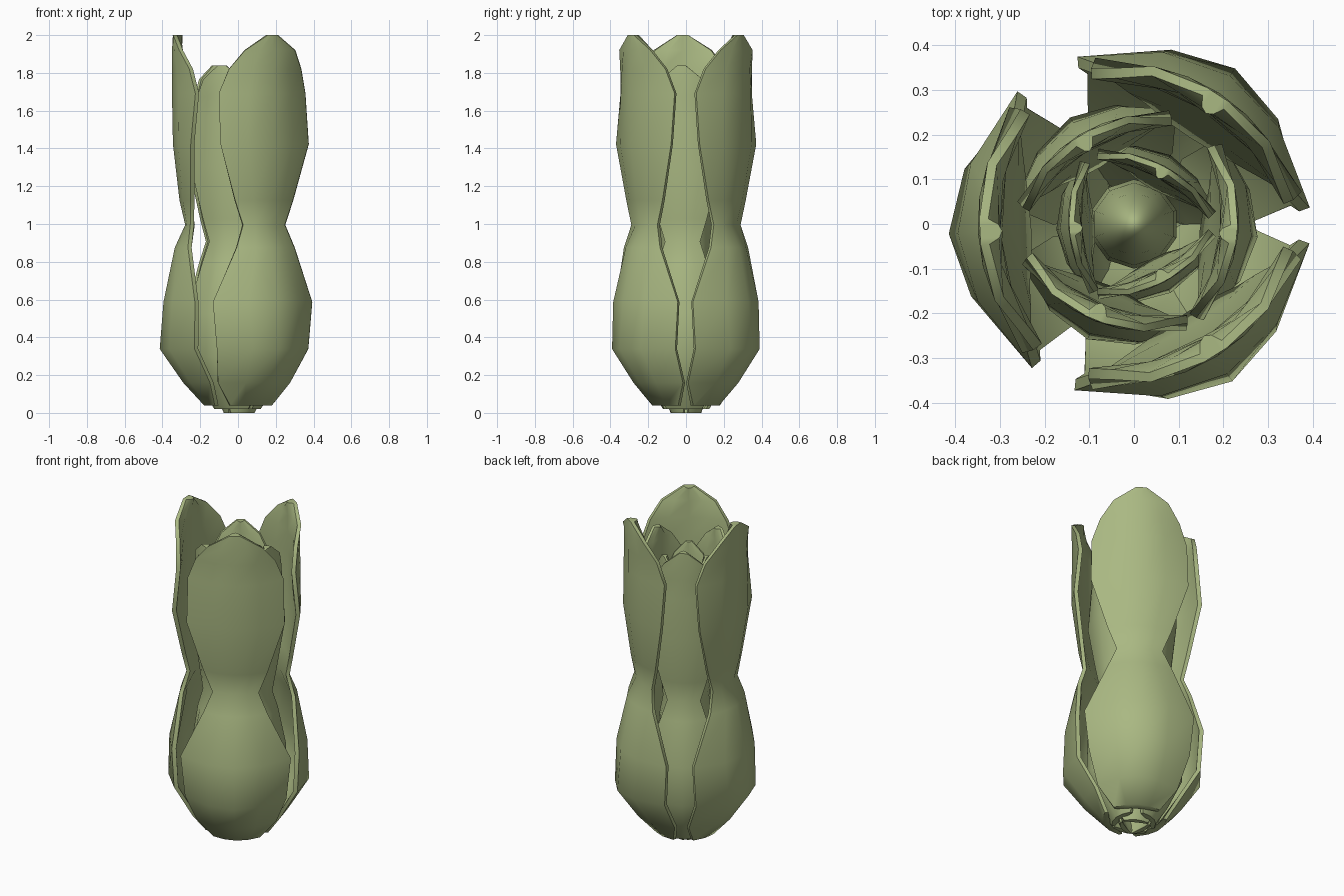
import bpy, bmesh, math
from mathutils import Vector

if "Cube" in bpy.data.objects:
    bpy.data.objects.remove(bpy.data.objects["Cube"])

green = bpy.data.materials.new("pale leaf green")
green.diffuse_color = (0.40, 0.48, 0.225, 1)
green.use_nodes = True
green.node_tree.nodes["Principled BSDF"].inputs["Base Color"].default_value = green.diffuse_color

# Leaf rows: height, centre radius, half width, set-back of the side edges
ROWS = [(0.03, 0.18, 0.13, 0.05), (0.15, 0.29, 0.225, 0.13), (0.33, 0.415, 0.285, 0.17),
        (0.58, 0.395, 0.31, 0.15), (0.87, 0.335, 0.18, 0.06), (0.99, 0.28, 0.13, 0.02),
        (1.12, 0.31, 0.18, 0.05), (1.42, 0.345, 0.275, 0.08), (1.69, 0.35, 0.27, 0.11),
        (1.82, 0.35, 0.225, 0.08), (1.92, 0.35, 0.155, 0.03), (2.0, 0.345, 0.03, 0.0)]
COLS = [-1, -0.5, 0, 0.5, 1]


def finish(ob):
    ob.data.materials.append(green)
    bpy.context.view_layer.objects.active = ob
    ob.select_set(True)
    bpy.ops.object.shade_smooth_by_angle(angle=math.radians(50))
    ob.select_set(False)


def leaf(name, degrees, rs, ws, bottom, top, thick):
    angle = math.radians(degrees)
    n = Vector((math.cos(angle), math.sin(angle), 0))
    t = Vector((-n.y, n.x, 0))
    bm = bmesh.new()
    grids = []
    for inset in (0, thick):          # outer skin, then inner skin, thinning to the edges
        grid = []
        for z, r, w, d in ROWS:
            h = bottom + (z - 0.03) / 1.97 * (top - bottom)
            grid.append([bm.verts.new(
                n * (r * rs - d * rs * u * u - inset * (1 - 0.6 * u * u))
                + t * (w * ws * u * (1 - inset * u * u)) + Vector((0, 0, h))) for u in COLS])
        grids.append(grid)
    a, b = grids
    R, C = len(ROWS), len(COLS)
    for g, flip in ((a, 1), (b, -1)):
        for i in range(R - 1):
            for j in range(C - 1):
                bm.faces.new([g[i][j], g[i][j + 1], g[i + 1][j + 1], g[i + 1][j]][::flip])
    # rim joining both skins
    loop = ([(0, j) for j in range(C)] + [(i, C - 1) for i in range(1, R)]
            + [(R - 1, j) for j in range(C - 2, -1, -1)] + [(i, 0) for i in range(R - 2, 0, -1)])
    for k, (i, j) in enumerate(loop):
        p, q = loop[k - 1]
        bm.faces.new([a[p][q], b[p][q], b[i][j], a[i][j]])
    bmesh.ops.recalc_face_normals(bm, faces=bm.faces)
    me = bpy.data.meshes.new(name)
    bm.to_mesh(me)
    bm.free()
    ob = bpy.data.objects.new(name, me)
    bpy.context.collection.objects.link(ob)
    finish(ob)


# Three whorls of three slightly uneven leaves
for a in (57, 183, -58):
    leaf("outer_leaf", a, 1.0, 1.0, 0.04, 2.0, 0.05)
for a in (-6, 121, 248):
    leaf("middle_leaf", a, 0.67, 0.72, 0.02, 1.84, 0.04)
for a in (62, 184, -62):
    leaf("inner_leaf", a, 0.42, 0.54, 0.0, 1.75, 0.03)

# Bud in the heart
bpy.ops.mesh.primitive_uv_sphere_add(segments=10, ring_count=8, radius=1, location=(0, 0, 0.5))
bud = bpy.context.object
bud.name = "heart_bud"
bud.scale = (0.1, 0.1, 0.42)
finish(bud)
